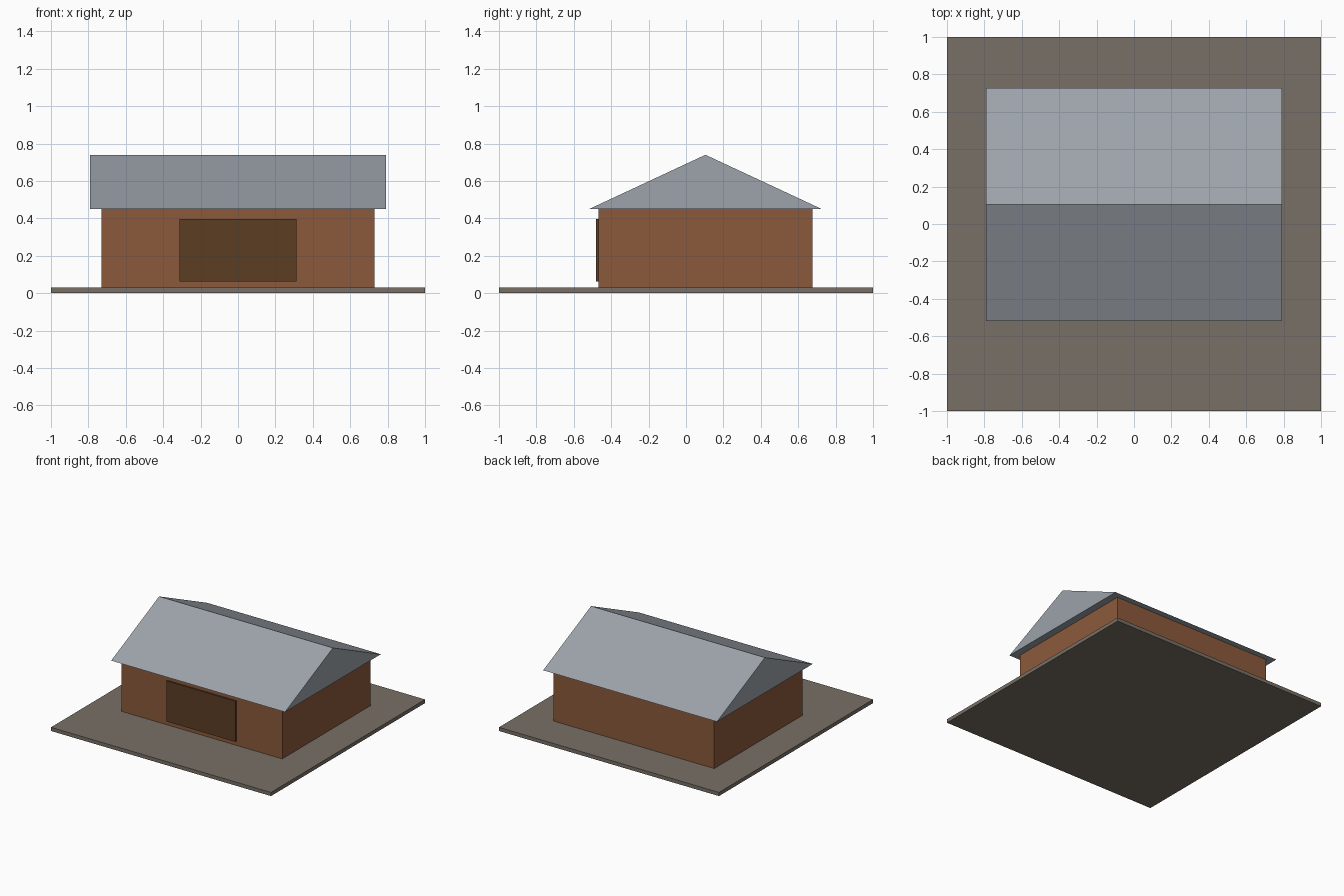
import bpy

if "Cube" in bpy.data.objects:
    bpy.data.objects.remove(bpy.data.objects["Cube"])


def material(name, rgb):
    """Flat colour from 0-255 sRGB values, stored as linear."""
    lin = [(c / 255 / 12.92) if c < 10 else ((c / 255 + 0.055) / 1.055) ** 2.4 for c in rgb]
    mat = bpy.data.materials.new(name)
    mat.diffuse_color = (*lin, 1)
    mat.use_nodes = True
    mat.node_tree.nodes["Principled BSDF"].inputs["Base Color"].default_value = mat.diffuse_color
    return mat


def prism(name, profile, x0, x1, mat):
    """Extrude a closed (y, z) profile along x."""
    n = len(profile)
    verts = [(x, y, z) for x in (x0, x1) for y, z in profile]
    faces = [tuple(range(n))[::-1], tuple(range(n, 2 * n))]
    faces += [(i, (i + 1) % n, n + (i + 1) % n, n + i) for i in range(n)]
    mesh = bpy.data.meshes.new(name)
    mesh.from_pydata(verts, [], faces)
    mesh.materials.append(mat)
    obj = bpy.data.objects.new(name, mesh)
    bpy.context.collection.objects.link(obj)
    return obj


def box(name, x, y, z, mat):
    profile = [(y[0], z[0]), (y[1], z[0]), (y[1], z[1]), (y[0], z[1])]
    return prism(name, profile, x[0], x[1], mat)


stone = material("grey brown ground", (120, 112, 102))
brick = material("brown wall", (139, 90, 60))
wood = material("dark brown door", (91, 61, 36))
metal = material("grey roof", (156, 163, 170))

# Ground slab
box("ground_slab", (-1, 1), (-1, 1), (0, 0.03), stone)

# Walls
box("walls", (-0.73, 0.73), (-0.468, 0.676), (0.03, 0.45), brick)

# Wide front door panel
box("front_door", (-0.313, 0.313), (-0.48, -0.468), (0.063, 0.397), wood)

# Gabled roof with overhanging eaves and ridge along x
prism("gable_roof", [(-0.518, 0.45), (0.726, 0.45), (0.104, 0.74)], -0.79, 0.79, metal)
